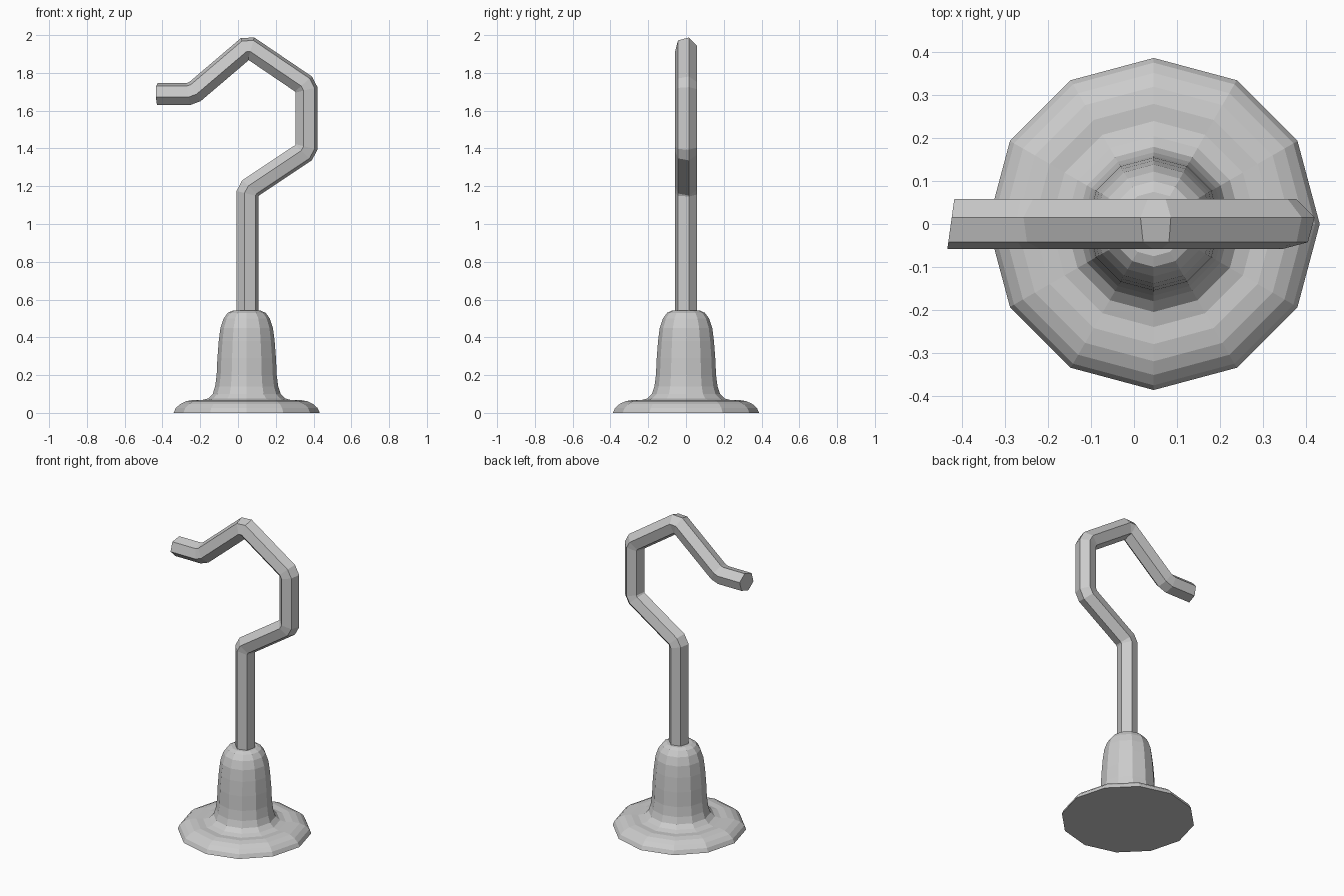
import bpy, bmesh, math
from mathutils import Vector

if "Cube" in bpy.data.objects:
    bpy.data.objects.remove(bpy.data.objects["Cube"])

grey = bpy.data.materials.new("plain grey")
grey.diffuse_color = (0.6, 0.6, 0.6, 1)
grey.use_nodes = True
grey.node_tree.nodes["Principled BSDF"].inputs["Base Color"].default_value = grey.diffuse_color
CX = 0.046


def skin_rings(name, rings):
    """Join equal rings of points into a capped flat-shaded tube."""
    bm = bmesh.new()
    loops = [[bm.verts.new(p) for p in ring] for ring in rings]
    n = len(loops[0])
    for a, b in zip(loops, loops[1:]):
        for i in range(n):
            j = (i + 1) % n
            bm.faces.new((a[i], a[j], b[j], b[i]))
    bm.faces.new(loops[0][::-1])
    bm.faces.new(loops[-1])
    bmesh.ops.recalc_face_normals(bm, faces=bm.faces)
    mesh = bpy.data.meshes.new(name)
    bm.to_mesh(mesh)
    bm.free()
    mesh.materials.append(grey)
    obj = bpy.data.objects.new(name, mesh)
    bpy.context.collection.objects.link(obj)
    return obj


# Bell-shaped base: twelve-sided turned profile (radius, height)
profile = [(0.387, 0), (0.376, 0.025), (0.352, 0.047), (0.32, 0.062),
           (0.28, 0.069), (0.24, 0.067), (0.205, 0.076), (0.18, 0.1),
           (0.167, 0.14), (0.159, 0.2), (0.155, 0.29), (0.148, 0.38),
           (0.139, 0.45), (0.122, 0.5), (0.1, 0.53), (0.075, 0.541)]
skin_rings("bell_base", [
    [(CX + r * math.cos(k * math.pi / 6), r * math.sin(k * math.pi / 6), z)
     for k in range(12)] for r, z in profile])

# Hooked rod: centre line (x, z), with every bend cut by a short chamfer
corners = [Vector(p) for p in [(0.05, 0.5), (0.05, 1.18), (0.363, 1.388),
                               (0.363, 1.73), (0.053, 1.94),
                               (-0.243, 1.688), (-0.427, 1.688)]]
CUT, R = 0.02, 0.06
path = [corners[0]]
for a, b, c in zip(corners, corners[1:], corners[2:]):
    path += [b + (a - b).normalized() * CUT, b + (c - b).normalized() * CUT]
path.append(corners[-1])

rings = []
for i, p in enumerate(path):
    d_in = (p - path[max(i - 1, 0)]).normalized()
    d_out = (path[min(i + 1, len(path) - 1)] - p).normalized()
    d = (d_in + d_out).normalized()
    side = Vector((d.y, -d.x))
    mitre = 1 / max(d.dot(d_out if d_out.length else d_in), 0.5)
    ring = []
    for k in range(6):
        ang = math.radians(15 + 60 * k)
        q = p + side * (R * mitre * math.cos(ang))
        y = R * math.sin(ang)
        skew = 0.14 * y if i == len(path) - 1 else 0   # slanted tip
        ring.append((q.x + skew, y, q.y))
    rings.append(ring)
skin_rings("hooked_rod", rings)
